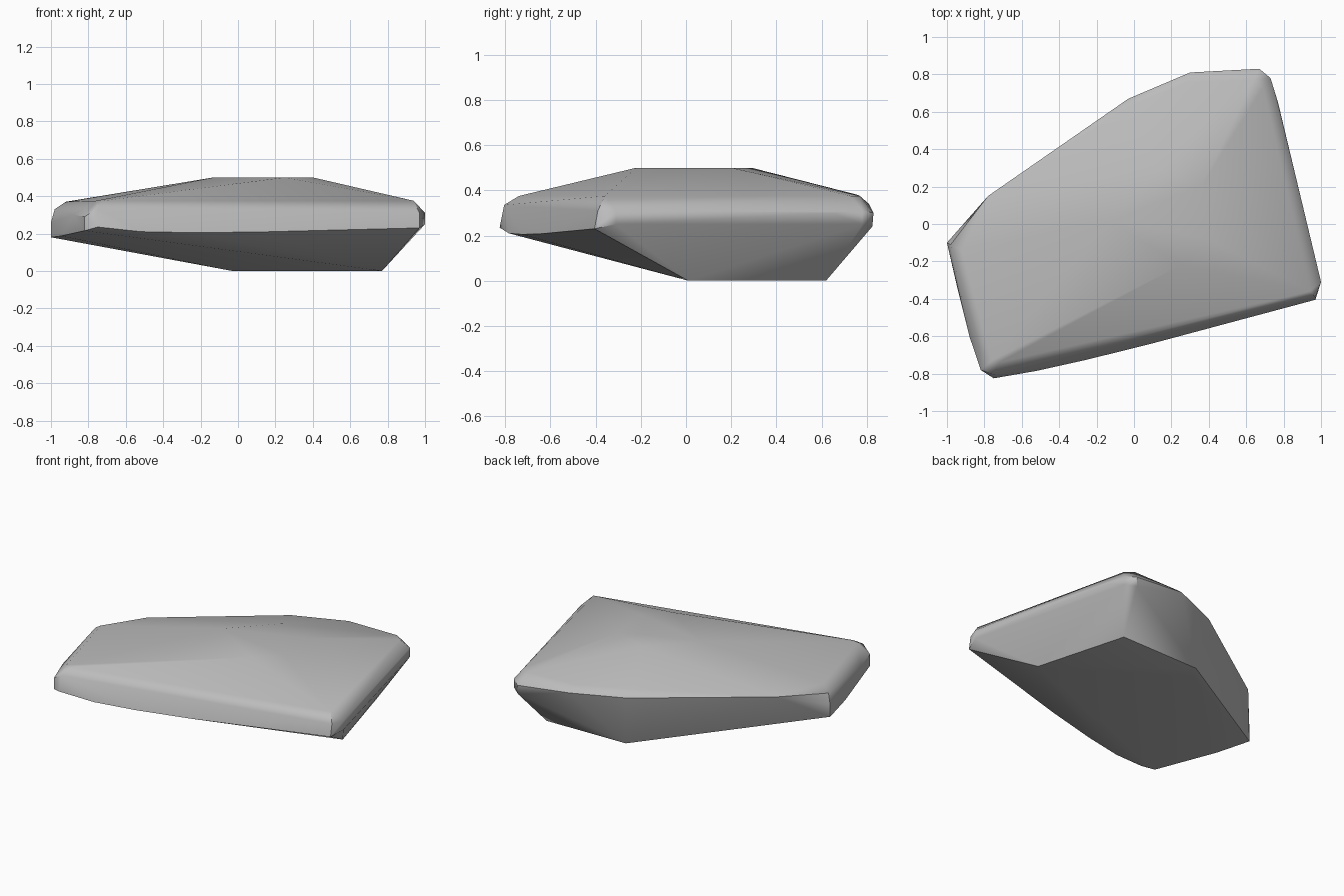
import bpy, bmesh, math

# Remove the default cube
cube = bpy.data.objects.get("Cube")
if cube:
    bpy.data.objects.remove(cube, do_unlink=True)

stone = bpy.data.materials.new("stone grey")
stone.use_nodes = True
grey = (0.5, 0.5, 0.5, 1)
stone.diffuse_color = grey
stone.node_tree.nodes["Principled BSDF"].inputs["Base Color"].default_value = grey

# Corner points of the slab, layer by layer
foot = [(.77, .01, 0), (.6, .62, 0), (.02, .61, 0), (-.03, .52, 0)]
lower_rim = [(-1, -.1, .18), (-.945, -.34, .187), (-.82, -.78, .215), (-.75, -.825, .235),
             (-.52, -.785, .21), (-.25, -.725, .205), (.1, -.638, .208),
             (.97, -.405, .23), (1, -.31, .25), (.73, .78, .25), (.67, .825, .24)]
upper_rim = [(-1, -.1, .26), (-.98, -.11, .33), (-.88, -.6, .3), (-.82, -.78, .29),
             (-.75, -.805, .335), (.97, -.39, .31), (1, -.31, .31), (.77, .65, .3),
             (.73, .78, .31), (.67, .83, .3), (.3, .81, .34), (-.03, .67, .34),
             (-.78, .15, .35)]
shoulder = [(-.92, -.14, .37), (-.76, -.73, .375), (-.72, -.74, .375), (.94, -.36, .375),
            (.69, .73, .375), (.64, .77, .375), (.29, .76, .38), (-.04, .62, .385)]
crown = [(.25, -.22, .5), (.4, -.08, .5), (.36, .2, .5), (.13, .29, .5), (-.13, .02, .5)]

# Wrap the points in one convex skin
bm = bmesh.new()
for p in foot + lower_rim + upper_rim + shoulder + crown:
    bm.verts.new(p)
bmesh.ops.convex_hull(bm, input=bm.verts)
loose = [v for v in bm.verts if not v.link_faces]
bmesh.ops.delete(bm, geom=loose, context="VERTS")
bmesh.ops.recalc_face_normals(bm, faces=bm.faces)

mesh = bpy.data.meshes.new("stone_slab")
bm.to_mesh(mesh)
bm.free()
mesh.materials.append(stone)
slab = bpy.data.objects.new("stone_slab", mesh)
bpy.context.collection.objects.link(slab)

# Soft shading led by the broad faces, with crisp edges along the underside
bpy.ops.object.select_all(action="DESELECT")
slab.select_set(True)
bpy.context.view_layer.objects.active = slab
bpy.ops.object.shade_smooth_by_angle(angle=math.radians(38))
weighted = slab.modifiers.new("broad_face_shading", "WEIGHTED_NORMAL")
weighted.keep_sharp = True
